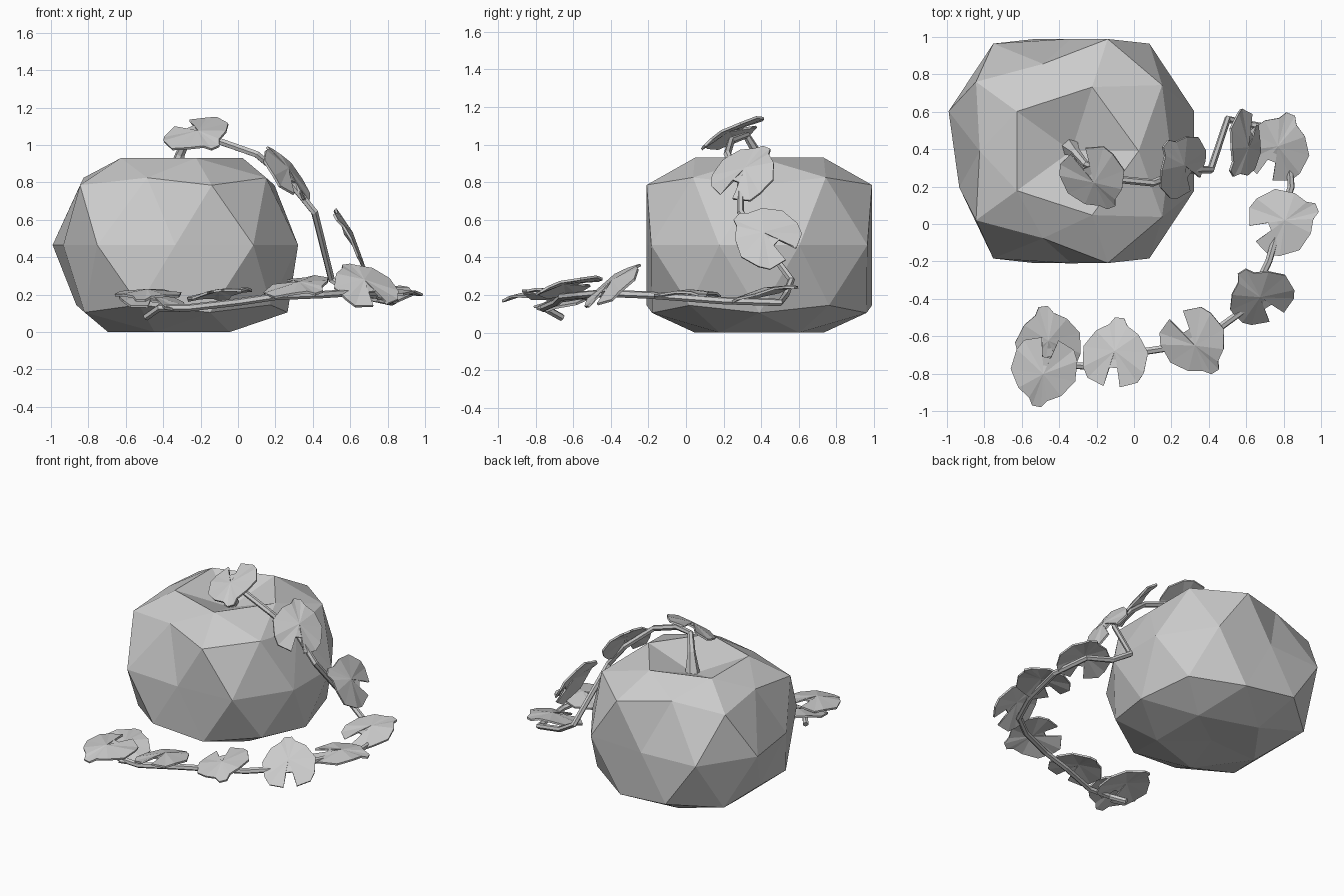
import bpy, bmesh, math
from mathutils import Vector, Matrix

cube = bpy.data.objects.get("Cube")
if cube:
    bpy.data.objects.remove(cube, do_unlink=True)

grey = bpy.data.materials.new("plain_grey")
grey.use_nodes = True
COLOUR = (0.6, 0.6, 0.6, 1)
grey.diffuse_color = COLOUR
grey.node_tree.nodes["Principled BSDF"].inputs["Base Color"].default_value = COLOUR


def add_object(name, data):
    obj = bpy.data.objects.new(name, data)
    bpy.context.scene.collection.objects.link(obj)
    data.materials.append(grey)
    return obj


# Gourd body: icosphere whose rings are squashed into a boxy, dimpled shape
def gourd_point(co):
    angle = math.atan2(co.y, co.x)
    height, side = abs(co.z), abs(math.sin(angle))
    top, left = co.z > 0, co.x < 0
    if height > 0.95:                       # dimpled poles
        r, h = 0, 0.34 if top else 0.45
    elif height > 0.7:                      # flat rims
        r, h = 0.36, 0.465
    elif height > 0.49:                     # shoulder midpoints
        r, h = (0.49 if left and top else 0.6), 0.36
    elif height > 0.2:                      # shoulder corners
        r, h = (0.63 if side > 0.1 else 0.53), 0.32
    elif side < 0.5:                        # waist, uneven at the ends
        r, h = (0.63 if left and co.y < 0 else 0.69), 0
    else:                                   # waist, fuller at the diagonals
        r, h = (0.71 if side < 0.9 else 0.6), 0
    return Vector((-0.335 + r * math.cos(angle),
                   0.39 + min(0.605, max(-0.605, r * math.sin(angle))),
                   0.465 + (h if top else -h)))


bm = bmesh.new()
bmesh.ops.create_icosphere(bm, subdivisions=2, radius=1)
for v in bm.verts:
    v.co = gourd_point(v.co)
bmesh.ops.recalc_face_normals(bm, faces=bm.faces)
mesh = bpy.data.meshes.new("gourd_body")
bm.to_mesh(mesh)
bm.free()
add_object("gourd_body", mesh)

# Vine: a thin angular tube, wide where it joins the body
PATH = [(-0.34, 0.41, 0.8), (-0.31, 0.38, 0.95), (-0.26, 0.32, 1.05),
        (-0.1, 0.24, 1.02), (0.1, 0.22, 0.95), (0.28, 0.29, 0.8),
        (0.41, 0.29, 0.64), (0.5, 0.56, 0.28), (0.63, 0.53, 0.2),
        (0.82, 0.5, 0.16), (0.84, 0.2, 0.17), (0.72, -0.2, 0.2),
        (0.6, -0.45, 0.21), (0.45, -0.56, 0.2), (0.2, -0.66, 0.19),
        (0, -0.69, 0.16), (-0.26, -0.76, 0.13), (-0.42, -0.75, 0.13),
        (-0.49, -0.66, 0.08)]
curve = bpy.data.curves.new("vine_curve", "CURVE")
curve.dimensions = "3D"
curve.bevel_depth = 0.02
curve.bevel_resolution = 1
curve.use_fill_caps = True
spline = curve.splines.new("POLY")
spline.points.add(len(PATH) - 1)
for i, (point, co) in enumerate(zip(spline.points, PATH)):
    point.co = (*co, 1)
    point.radius = 2.6 if i == 0 else 1.3 if i == 1 else 1
helper = bpy.data.objects.new("vine_helper", curve)
bpy.context.scene.collection.objects.link(helper)
bpy.context.view_layer.update()
vine_mesh = bpy.data.meshes.new_from_object(
    helper.evaluated_get(bpy.context.evaluated_depsgraph_get()))
bpy.data.objects.remove(helper, do_unlink=True)
vine_mesh.materials.clear()
for poly in vine_mesh.polygons:
    poly.use_smooth = False
add_object("vine", vine_mesh)

# Leaf: notched, lobed outline around a raised midrib; half of it is mirrored
HALF = [(0.025, 0.18, -0.025), (0.05, 0.14, -0.01), (0.115, 0.1, -0.005),
        (0.175, 0.01, -0.015), (0.165, -0.1, -0.01), (0.135, -0.155, -0.02),
        (0.045, -0.19, -0.005), (0.022, -0.09, 0.005)]


def leaf_mesh():
    bm = bmesh.new()
    centre = bm.verts.new((0, 0, 0.014))
    right = [bm.verts.new(p) for p in HALF]
    left = [bm.verts.new((-x, y, z)) for x, y, z in HALF]
    loop = right + left[::-1]
    for a, b in zip(loop, loop[1:] + loop[:1]):
        bm.faces.new((centre, b, a))
    bmesh.ops.recalc_face_normals(bm, faces=bm.faces)
    mesh = bpy.data.meshes.new("leaf")
    bm.to_mesh(mesh)
    bm.free()
    return mesh


# Each leaf: centre, direction of its tip, direction of its upper face
LEAVES = [((-0.21, 0.23, 1.06), (0.4, -1, 0), (-0.25, -0.5, 1)),
          ((0.255, 0.32, 0.865), (-0.25, 0.28, 0.24), (0.7, -0.3, 0.6)),
          ((0.595, 0.41, 0.525), (-0.1, -0.28, 0.2), (0.88, 0, 0.45)),
          ((0.77, 0.42, 0.22), (0.4, 1, 0), (-0.05, -0.25, 1)),
          ((0.81, 0.02, 0.21), (1, 0.4, 0), (-0.08, 0, 1)),
          ((0.67, -0.38, 0.265), (-0.5, 0.8, 0), (0.25, -0.6, 0.8)),
          ((0.33, -0.645, 0.25), (0.5, -0.8, 0), (-0.2, -0.25, 1)),
          ((-0.1, -0.68, 0.21), (0.1, 1, 0), (-0.15, 0.08, 1)),
          ((-0.46, -0.62, 0.18), (-0.15, 1, 0), (0.12, -0.22, 1)),
          ((-0.485, -0.8, 0.21), (-0.2, -1, 0), (0, -0.1, 1))]
for n, (centre, tip, up) in enumerate(LEAVES, 1):
    z = Vector(up).normalized()
    x = Vector(tip).cross(z).normalized()
    y = z.cross(x)
    leaf = add_object(f"leaf_{n}", leaf_mesh())
    leaf.matrix_world = Matrix.Translation(centre) @ Matrix((x, y, z)).transposed().to_4x4()
    solid = leaf.modifiers.new("thickness", "SOLIDIFY")
    solid.thickness = 0.013
    solid.offset = 0
